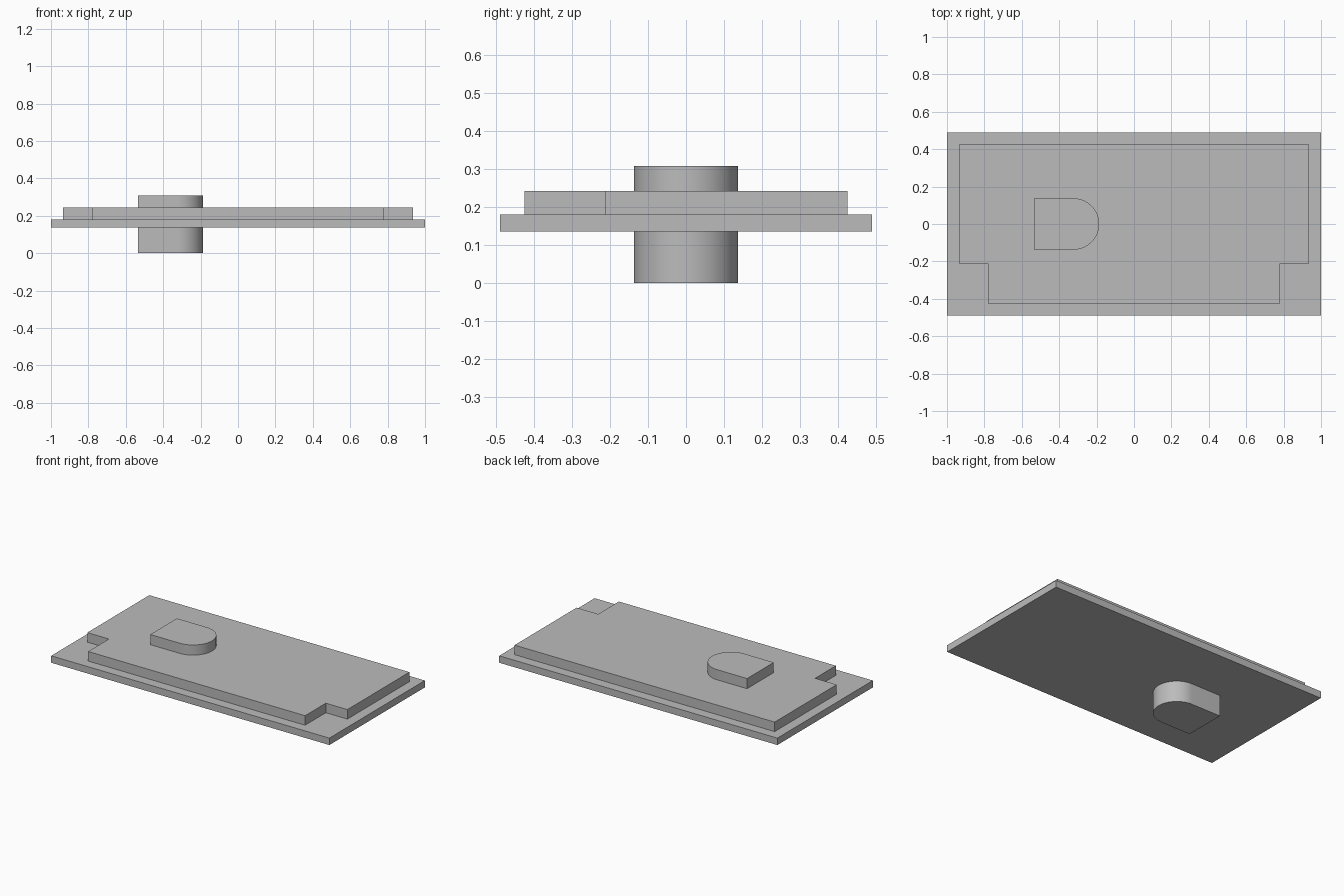
import bpy, bmesh, math

if "Cube" in bpy.data.objects:
    bpy.data.objects.remove(bpy.data.objects["Cube"])

grey = bpy.data.materials.new("plain grey")
grey.diffuse_color = (0.5, 0.5, 0.5, 1)
grey.use_nodes = True
grey.node_tree.nodes["Principled BSDF"].inputs["Base Color"].default_value = grey.diffuse_color


def extrude_outline(name, outline, z0, z1):
    """Solid made by raising a counter-clockwise outline from z0 to z1."""
    bm = bmesh.new()
    face = bm.faces.new([bm.verts.new((x, y, z0)) for x, y in outline])
    top = bmesh.ops.extrude_face_region(bm, geom=[face])
    verts = [v for v in top["geom"] if isinstance(v, bmesh.types.BMVert)]
    bmesh.ops.translate(bm, verts=verts, vec=(0, 0, z1 - z0))
    bmesh.ops.recalc_face_normals(bm, faces=bm.faces)
    mesh = bpy.data.meshes.new(name)
    bm.to_mesh(mesh)
    bm.free()
    mesh.materials.append(grey)
    obj = bpy.data.objects.new(name, mesh)
    bpy.context.collection.objects.link(obj)
    return obj


# Wide lower plate
extrude_outline("base_plate", [(-1, -0.49), (1, -0.49), (1, 0.49), (-1, 0.49)], 0.136, 0.181)

# Raised plate with two notched front corners
right = [(0.78, -0.425), (0.78, -0.212), (0.935, -0.212), (0.935, 0.425)]
left = [(-x, y) for x, y in reversed(right)]
extrude_outline("notched_plate", right + left, 0.181, 0.243)

# D-shaped pin running through both plates
r, cx = 0.137, -0.323
arc = [(cx + r * math.cos(a), r * math.sin(a))
       for a in (math.pi * (i / 32 - 0.5) for i in range(33))]
pin = extrude_outline("d_shaped_pin", arc + [(-0.535, r), (-0.535, -r)], 0, 0.309)

# Smooth the rounded side, keep the rims crisp
bpy.ops.object.select_all(action='DESELECT')
pin.select_set(True)
bpy.context.view_layer.objects.active = pin
bpy.ops.object.shade_smooth_by_angle(angle=math.radians(30))
